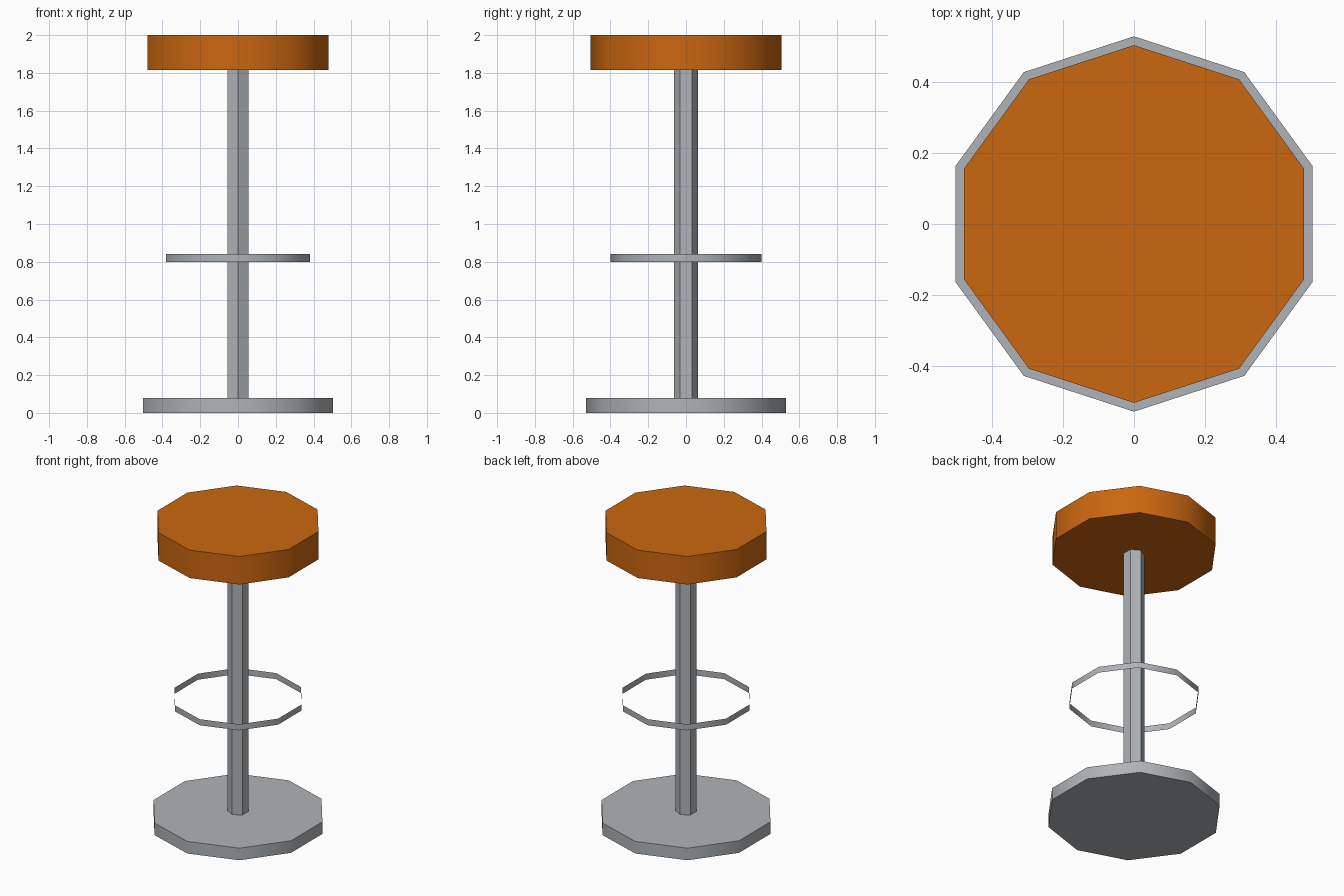
import bpy
import math

if "Cube" in bpy.data.objects:
    bpy.data.objects.remove(bpy.data.objects["Cube"], do_unlink=True)


def make_material(name, rgb):
    mat = bpy.data.materials.new(name)
    mat.use_nodes = True
    colour = (*rgb, 1.0)
    mat.diffuse_color = colour
    shader = next(n for n in mat.node_tree.nodes if n.type == 'BSDF_PRINCIPLED')
    shader.inputs["Base Color"].default_value = colour
    return mat


def make_prism(name, sides, radius, bottom, top, mat, caps='NGON'):
    """Upright prism with a corner pointing along y; its rim edges stay sharp."""
    bpy.ops.mesh.primitive_cylinder_add(
        vertices=sides, radius=radius, depth=top - bottom,
        end_fill_type=caps, location=(0, 0, (top + bottom) / 2))
    obj = bpy.context.object
    obj.name = name
    obj.data.name = name
    obj.data.materials.append(mat)
    bpy.ops.object.shade_smooth_by_angle(angle=math.radians(40))
    return obj


metal = make_material("grey metal", (0.43, 0.455, 0.48))
cushion = make_material("orange cushion", (0.60, 0.135, 0.005))

# Ten-sided floor plate
make_prism("base", 10, 0.53, 0.0, 0.08, metal)
# Six-sided column from the plate to the seat
make_prism("pole", 6, 0.064, 0.08, 1.815, metal)
# Thin open band for the feet
make_prism("foot_ring", 10, 0.40, 0.80, 0.84, metal, caps='NOTHING')
# Thick ten-sided cushion
make_prism("seat", 10, 0.505, 1.815, 2.0, cushion)
